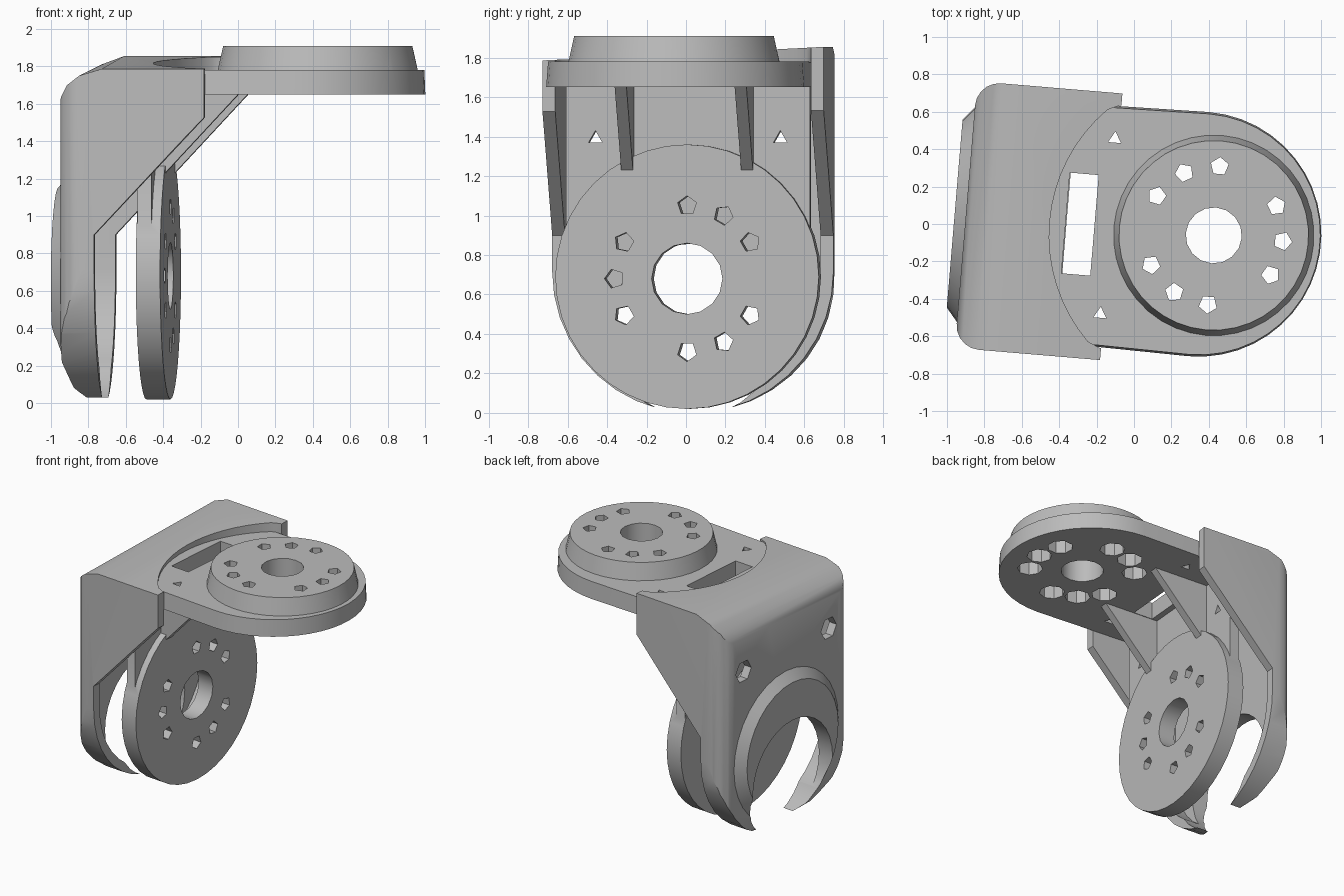
import bpy, bmesh, math
from mathutils import Matrix, Vector

if "Cube" in bpy.data.objects:
    bpy.data.objects.remove(bpy.data.objects["Cube"], do_unlink=True)

grey = bpy.data.materials.new("plain_grey")
grey.use_nodes = True
grey.diffuse_color = (0.5, 0.5, 0.5, 1)
grey.node_tree.nodes["Principled BSDF"].inputs["Base Color"].default_value = (0.5, 0.5, 0.5, 1)


def circle(cx, cy, r, n=32, start=0.0, sweep=2 * math.pi):
    """Points on a full circle, or on an arc including both ends."""
    steps = n if sweep > 6.28 else n - 1
    return [(cx + r * math.cos(start + sweep * i / steps),
             cy + r * math.sin(start + sweep * i / steps)) for i in range(n)]


def stadium(r, cz, top):
    """Upright outline with a round bottom and a flat top."""
    return circle(0, cz, r, 20, math.pi, math.pi) + [(r, top), (-r, top)]


def prism(name, pts, axis, lo, hi, scale=1.0):
    """Extrude a flat outline along an axis; scale tapers the far end."""
    put = {"x": lambda a, b, t: (t, a, b),
           "y": lambda a, b, t: (a, t, b),
           "z": lambda a, b, t: (a, b, t)}[axis]
    mid = sum((Vector(p) for p in pts), Vector((0, 0))) / len(pts)
    bm = bmesh.new()
    base = [bm.verts.new(put(a, b, lo)) for a, b in pts]
    far = [bm.verts.new(put(*(mid + (Vector(p) - mid) * scale), hi)) for p in pts]
    bm.faces.new(base)
    bm.faces.new(far[::-1])
    for i in range(len(pts)):
        j = (i + 1) % len(pts)
        bm.faces.new((base[j], base[i], far[i], far[j]))
    bmesh.ops.recalc_face_normals(bm, faces=bm.faces)
    me = bpy.data.meshes.new(name)
    bm.to_mesh(me)
    bm.free()
    me.materials.append(grey)
    obj = bpy.data.objects.new(name, me)
    bpy.context.collection.objects.link(obj)
    return obj


def combine(obj, other, operation="DIFFERENCE"):
    """Apply a boolean and discard the helper solid."""
    other.hide_render = True
    mod = obj.modifiers.new("boolean", "BOOLEAN")
    mod.operation, mod.solver, mod.object = operation, "EXACT", other
    graph = bpy.context.evaluated_depsgraph_get()
    me = bpy.data.meshes.new_from_object(obj.evaluated_get(graph))
    obj.modifiers.clear()
    obj.data = me
    bpy.data.objects.remove(other, do_unlink=True)


def cut(obj, *args):
    combine(obj, prism("cutter", *args))


def add(obj, *args):
    combine(obj, prism("addition", *args), "UNION")


# Outer shell: side profile, trimmed to a round bottom and rounded back corners
side = [(-.90, .22), (-.90, 1.64), (-.86, 1.72), (-.79, 1.78), (-.67, 1.82),
        (-.12, 1.82), (-.12, 1.53), (-.71, .9), (-.71, 0), (-.76, 0), (-.85, .08)]
shell = prism("outer_shell", side, "y", -.8, .8)
combine(shell, prism("trim", stadium(.715, .715, 2), "x", -2, 2), "INTERSECT")
plan = ([(.5, -.715), (.5, .715)]
        + circle(-.77, .585, .13, 6, math.pi / 2, math.pi / 2)
        + circle(-.77, -.585, .13, 6, math.pi, math.pi / 2))
combine(shell, prism("trim", plan, "z", -1, 3), "INTERSECT")
add(shell, circle(0, .65, .6), "x", -.88, -.96, .84)

# Hollow inside, arch in the back, curved top edge and fixing holes
hollow = prism("hollow", stadium(.65, .715, 1.75), "x", -.95, 1)
inner_side = [(-.835, -1), (-.835, 1.6), (-.72, 1.76), (.9, 1.76), (.9, -1)]
combine(hollow, prism("trim", inner_side, "y", -1, 1), "INTERSECT")
combine(shell, hollow)
cut(shell, circle(0, .42, .44), "x", -2, .5)
opening = circle(.43, 0, .88, 64)
opening = [(x, max(-.65, min(.65, y))) for x, y in opening]
cut(shell, opening, "z", 1.7, 2.2)
for s in (-1, 1):
    cut(shell, circle(s * .47, 1.39, .085, 6), "x", -2, -.6)

# Lift the shell's top slightly towards one side
for v in shell.data.vertices:
    v.co.z += .045 * v.co.y * max(0, v.co.z - 1.5) / .3

# Inner bracket: round upright plate, thinner wall above it and horizontal arm
bracket = prism("inner_bracket", circle(0, .69, .67, 40), "x", -.49, -.36)
add(bracket, [(-.62, .7), (.62, .7), (.62, 1.74), (-.62, 1.74)], "x", -.485, -.41)
arm = [(-.48, .64), (-.48, -.64)] + circle(.35, 0, .655, 24, -math.pi / 2, math.pi)
add(bracket, arm, "z", 1.65, 1.78, .985)

# Slot in the arm, a gusset at each end of it, and small triangular holes
cut(bracket, [(-.365, -.27), (-.21, -.27), (-.21, .27), (-.365, .27)], "z", 1.5, 2)
gusset = [(-.45, 1.2), (-.37, 1.22), (.04, 1.66), (-.45, 1.7)]
for s in (-1, 1):
    add(bracket, gusset, "y", s * .305 - .03, s * .305 + .03)
    cut(bracket, circle(-.14, s * .47, .04, 3, math.pi / 2), "z", 1.5, 2)
    cut(bracket, circle(s * .47, 1.39, .04, 3, math.pi / 2), "x", -.6, -.3)

# Raised round horn on the arm
add(bracket, circle(.43, 0, .545, 40), "z", 1.74, 1.91, .93)

# Centre holes and rings of screw holes in groups of three
cut(bracket, circle(.43, 0, .15, 16), "z", 1, 2.5)
cut(bracket, circle(0, .68, .18, 16), "x", -.7, 0)
for k in range(12):
    a = math.radians(30 * k)
    c, s = .37 * math.cos(a), .37 * math.sin(a)
    if k % 4 != 2:
        cut(bracket, circle(.43 + c, s, .05, 5, a), "z", 1, 2.5)
        cut(bracket, circle(.43 + c, s, .09, 8, a), "z", 1.6, 1.83)
    if k % 4 != 0:
        cut(bracket, circle(c, .68 + s, .05, 5, a), "x", -.7, 0)

# Turn the whole assembly a little and smooth the curved faces
turn = Matrix.Rotation(math.radians(-4.8), 4, "Z") @ Matrix.Translation((0, -.025, 0))
for obj in (shell, bracket):
    obj.data.transform(turn)
    bpy.ops.object.select_all(action="DESELECT")
    obj.select_set(True)
    bpy.context.view_layer.objects.active = obj
    bpy.ops.object.shade_smooth_by_angle(angle=math.radians(30))
